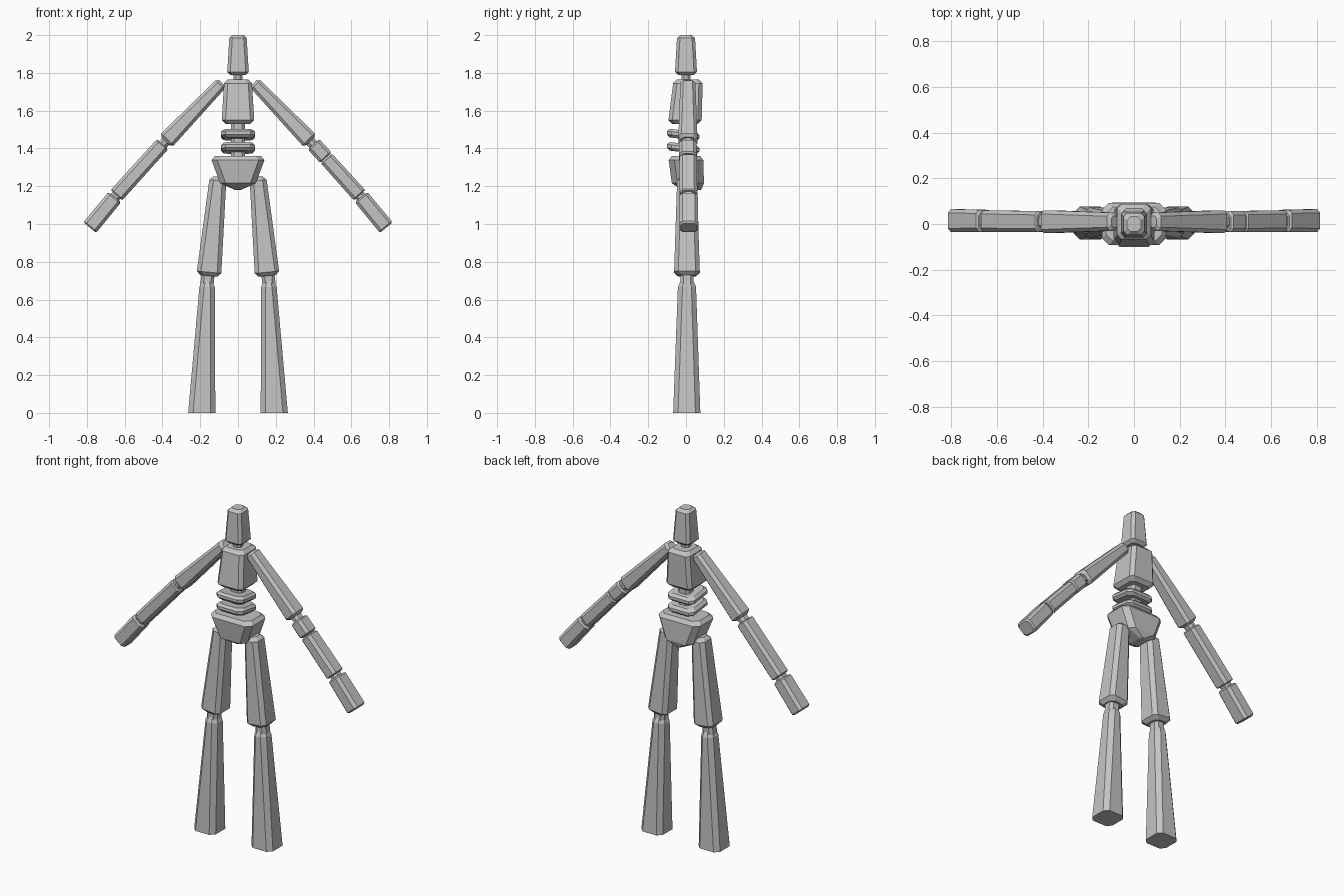
import bpy, bmesh
from mathutils import Vector

grey = bpy.data.materials.new("plain grey")
grey.diffuse_color = (0.55, 0.55, 0.55, 1)


def loft(name, start, end, rings, chamfer=0.016, shear=0.0):
    """Bevelled block along start->end (x, z).
    rings: (fraction, half width, half depth, y centre)."""
    p, q = Vector((start[0], 0, start[1])), Vector((end[0], 0, end[1]))
    d = (q - p).normalized()
    side = Vector((d.z, 0, -d.x))
    bm = bmesh.new()
    loops = []
    for t, w, h, yc in rings:
        c = min(chamfer, 0.6 * w, 0.6 * h)
        pts = [(w, -h + c), (w, h - c), (w - c, h), (-w + c, h),
               (-w, h - c), (-w, -h + c), (-w + c, -h), (w - c, -h)]
        loops.append([bm.verts.new(p + (q - p) * t + side * a
                      + Vector((0, yc + b, -shear * b))) for a, b in pts])
    for lo, hi in zip(loops, loops[1:]):
        for i in range(8):
            j = (i + 1) % 8
            bm.faces.new((lo[i], lo[j], hi[j], hi[i]))
    bm.faces.new(loops[0][::-1])
    bm.faces.new(loops[-1])
    bmesh.ops.recalc_face_normals(bm, faces=bm.faces)
    mesh = bpy.data.meshes.new(name)
    bm.to_mesh(mesh)
    bm.free()
    mesh.materials.append(grey)
    ob = bpy.data.objects.new(name, mesh)
    bpy.context.collection.objects.link(ob)
    return ob


def block(name, start, end, w0, w1, h0, h1, y0=0.0, y1=0.0, bevel=0.014, **kw):
    """Tapered block with bevelled ends."""
    n = (Vector(end) - Vector(start)).length
    t = bevel / n
    return loft(name, start, end, [
        (0, w0 - bevel, h0 - bevel, y0), (t, w0, h0, y0),
        (1 - t, w1, h1, y1), (1, w1 - bevel, h1 - bevel, y1)], **kw)


# Head, neck and trunk
block("head", (0, 1.79), (0, 2.0), 0.057, 0.046, 0.058, 0.048, bevel=0.016)
loft("neck", (0, 1.74), (0, 1.81), [(0, 0.025, 0.025, 0), (1, 0.025, 0.025, 0)])
block("chest", (0, 1.53), (0, 1.765), 0.086, 0.074, 0.088, 0.078,
      -0.005, 0.01, bevel=0.02, chamfer=0.02)
loft("spine", (0, 1.33), (0, 1.55), [(0, 0.038, 0.035, 0), (1, 0.038, 0.035, 0)])
block("upper_rib", (0, 1.45), (0, 1.495), 0.09, 0.09, 0.086, 0.086,
      -0.015, -0.015, shear=0.12, chamfer=0.025)
block("lower_rib", (0, 1.38), (0, 1.425), 0.09, 0.09, 0.086, 0.086,
      -0.015, -0.015, shear=0.12, chamfer=0.025)

# Pelvis with a wedge-shaped underside
loft("pelvis", (0, 1.18), (0, 1.36), [
    (0, 0.015, 0.05, 0.03), (0.2, 0.095, 0.085, 0.01),
    (0.88, 0.14, 0.092, 0.0), (1, 0.122, 0.075, 0.0)], chamfer=0.03)

for s, label in ((1, "left"), (-1, "right")):
    # Legs
    block(label + "_thigh", (s * 0.105, 1.25), (s * 0.155, 0.725),
          0.045, 0.065, 0.052, 0.068, 0.005, 0.005, bevel=0.02, chamfer=0.022)
    loft(label + "_knee", (s * 0.158, 0.74), (s * 0.165, 0.67),
         [(0, 0.035, 0.035, 0.005), (1, 0.035, 0.035, 0.005)])
    loft(label + "_shin", (s * 0.162, 0.695), (s * 0.192, 0.0), [
        (0, 0.028, 0.035, 0.005), (0.04, 0.041, 0.048, 0.005),
        (1, 0.072, 0.072, 0.004)], chamfer=0.026)
    foot = bpy.data.objects[label + "_shin"]
    for v in foot.data.vertices[-8:]:
        v.co.z = 0.0  # level sole

    # Arms
    block(label + "_upper_arm", (s * 0.085, 1.748), (s * 0.383, 1.438),
          0.033, 0.046, 0.04, 0.05, 0.01, 0.01)
    loft(label + "_elbow", (s * 0.36, 1.46), (s * 0.42, 1.40),
         [(0, 0.026, 0.032, 0.01), (1, 0.026, 0.032, 0.01)])
    if s > 0:
        block("left_elbow_guard", (0.4, 1.422), (0.466, 1.35),
              0.041, 0.041, 0.046, 0.046, 0.01, 0.01, bevel=0.008)
        block("left_forearm", (0.468, 1.347), (0.643, 1.153),
              0.039, 0.041, 0.046, 0.047, 0.011, 0.013, bevel=0.006)
    else:
        block("right_forearm", (-0.4, 1.422), (-0.643, 1.153),
              0.04, 0.041, 0.046, 0.047, 0.01, 0.013, bevel=0.006)
    loft(label + "_wrist", (s * 0.63, 1.167), (s * 0.67, 1.12),
         [(0, 0.028, 0.034, 0.013), (1, 0.028, 0.034, 0.013)])
    block(label + "_hand", (s * 0.652, 1.142), (s * 0.785, 0.981),
          0.043, 0.044, 0.048, 0.05, 0.014, 0.015, bevel=0.008)
